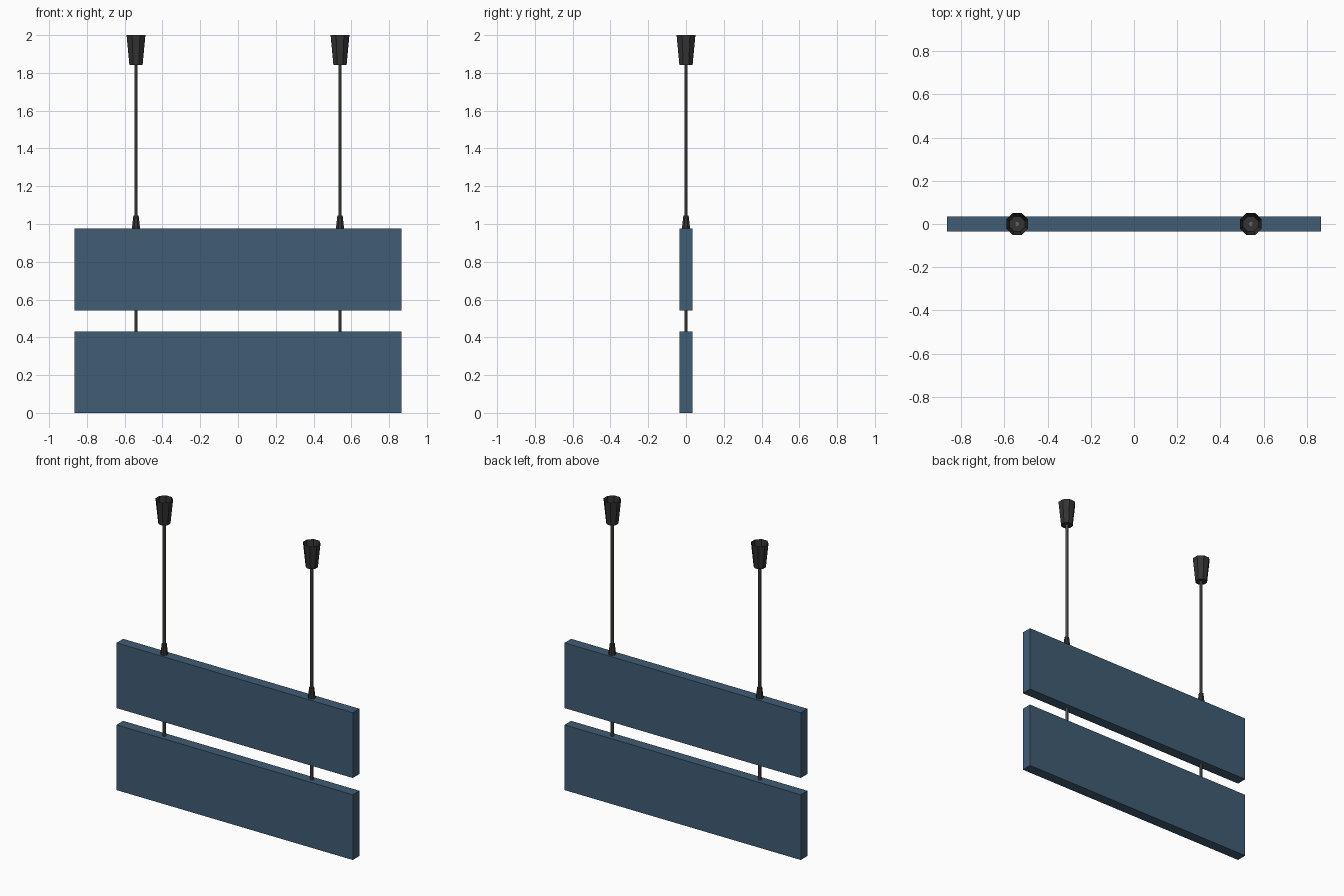
import bpy, bmesh, math

if "Cube" in bpy.data.objects:
    bpy.data.objects.remove(bpy.data.objects["Cube"])


def material(name, rgb):
    m = bpy.data.materials.new(name)
    m.diffuse_color = (*rgb, 1.0)
    m.use_nodes = True
    m.node_tree.nodes["Principled BSDF"].inputs["Base Color"].default_value = m.diffuse_color
    return m


BLUE = material("slate blue", (0.052, 0.107, 0.175))
DARK = material("charcoal", (0.033, 0.033, 0.033))
GREY = material("rod grey", (0.125, 0.125, 0.122))


def finish(name, bm, mat):
    me = bpy.data.meshes.new(name)
    bm.to_mesh(me)
    bm.free()
    me.materials.append(mat)
    ob = bpy.data.objects.new(name, me)
    bpy.context.collection.objects.link(ob)
    return ob


def box(name, size, z0, mat):
    bm = bmesh.new()
    bmesh.ops.create_cube(bm, size=1)
    for v in bm.verts:
        v.co = (v.co.x * size[0], v.co.y * size[1], v.co.z * size[2] + z0 + size[2] / 2)
    return finish(name, bm, mat)


def tapered(name, x, z0, z1, r0, r1, mat, open_top=False):
    """Octagonal tube with flats facing the axes; r0 and r1 are half-widths."""
    bm = bmesh.new()
    rings = []
    for z, r in ((z0, r0), (z1, r1)):
        rad = r / math.cos(math.pi / 8)
        rings.append([bm.verts.new((x + rad * math.cos((i + 0.5) * math.pi / 4),
                                    rad * math.sin((i + 0.5) * math.pi / 4), z))
                      for i in range(8)])
    lo, hi = rings
    for i in range(8):
        j = (i + 1) % 8
        bm.faces.new((lo[i], lo[j], hi[j], hi[i]))
    bm.faces.new(lo[::-1])
    if not open_top:
        bm.faces.new(hi)
    return finish(name, bm, mat)


# Two hanging sign boards
box("lower_board", (1.73, 0.069, 0.432), 0.0, BLUE)
box("upper_board", (1.73, 0.069, 0.432), 0.543, BLUE)

# Hangers on both sides: link, collar, rod and open ceiling cup
for side, x in (("left", -0.54), ("right", 0.54)):
    tapered(side + "_link_rod", x, 0.43, 0.546, 0.009, 0.009, GREY)
    tapered(side + "_collar", x, 0.974, 1.045, 0.022, 0.014, DARK)
    tapered(side + "_hanger_rod", x, 1.04, 1.845, 0.009, 0.009, GREY)
    tapered(side + "_ceiling_cup", x, 1.842, 2.0, 0.035, 0.05, DARK, open_top=True)
